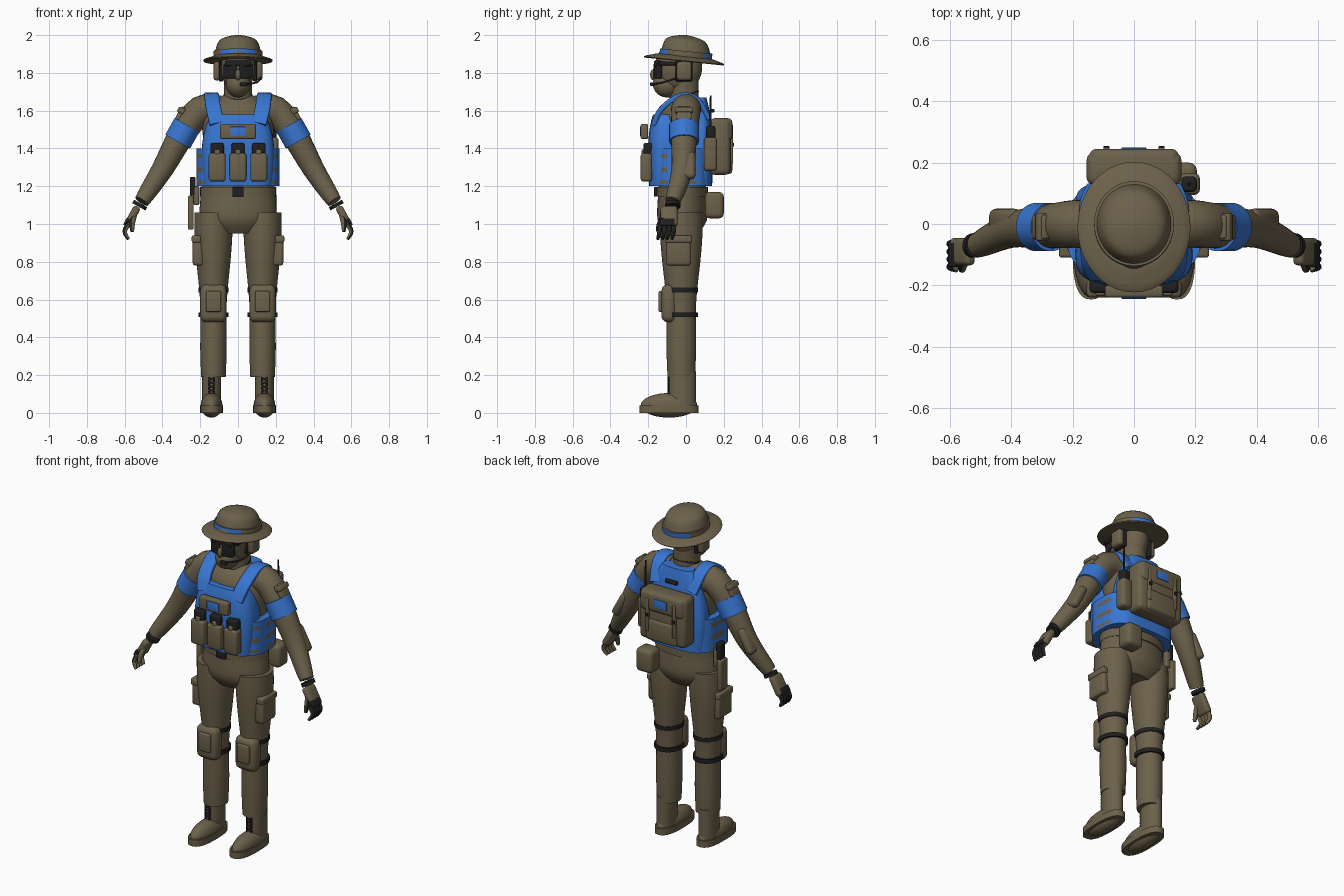
import bpy, bmesh, math
from mathutils import Vector, Matrix, Euler

if "Cube" in bpy.data.objects:
    bpy.data.objects.remove(bpy.data.objects["Cube"])

UP, ACROSS, FORWARD = Vector((0, 0, 1)), Vector((1, 0, 0)), Vector((0, 1, 0))
PLATE = .008
made = []


def material(name, red, green, blue_part):
    colour = (red, green, blue_part, 1)
    mat = bpy.data.materials.new(name)
    mat.use_nodes = True
    mat.diffuse_color = colour
    mat.node_tree.nodes["Principled BSDF"].inputs["Base Color"].default_value = colour
    return mat


khaki = material("khaki", .15, .12, .07)
blue = material("blue", .04, .18, .64)
black = material("black", .014, .014, .015)


def finish(name, bm, mat, pair=False, second=None, rule=None):
    """Make the object; faces that pass the rule take the second material."""
    bmesh.ops.recalc_face_normals(bm, faces=bm.faces)
    bm.normal_update()
    mesh = bpy.data.meshes.new(name)
    mesh.materials.append(mat)
    if second:
        mesh.materials.append(second)
        for face in bm.faces:
            face.material_index = int(rule(face.calc_center_median(), face.normal))
    bm.to_mesh(mesh)
    bm.free()
    thing = bpy.data.objects.new(name, mesh)
    bpy.context.collection.objects.link(thing)
    if pair:
        thing.modifiers.new("Mirror", 'MIRROR').use_mirror_merge = False
    made.append(thing)


def placed(at, size, turn):
    return Matrix.LocRotScale(Vector(at), Euler(turn), Vector(size))


def box(name, mat, at, size, turn=(0, 0, 0), rounding=.25, **options):
    bm = bmesh.new()
    bmesh.ops.create_cube(bm, size=1, matrix=placed(at, size, turn))
    bmesh.ops.bevel(bm, geom=bm.edges[:], offset=rounding * min(size), segments=3,
                    profile=.5, affect='EDGES')
    finish(name, bm, mat, **options)


def ball(name, mat, at, size, **options):
    bm = bmesh.new()
    bmesh.ops.create_uvsphere(bm, u_segments=32, v_segments=20, radius=.5,
                              matrix=placed(at, size, (0, 0, 0)))
    finish(name, bm, mat, **options)


def smooth(points, steps):
    """Catmull-Rom curve through points of any dimension."""
    points = [Vector(p) for p in points]
    padded = [points[0], *points, points[-1]]
    curve = []
    for a, b, c, d in zip(padded, padded[1:], padded[2:], padded[3:]):
        for step in range(steps):
            t = step / steps
            bend = 2 * a - 5 * b + 4 * c - d + t * (3 * (b - c) + d - a)
            curve.append(b + t / 2 * (c - a + t * bend))
    return curve + [points[-1]]


def loft(name, mat, frames, square, sides=40, **options):
    """Skin superellipse rings; a frame is centre, direction, side, half width, half depth."""
    bm, rings = bmesh.new(), []
    for centre, direction, side, width, depth in frames:
        v = direction.cross(side).normalized()
        u = v.cross(direction).normalized()
        ring = []
        for k in range(sides):
            angle = math.tau * k / sides
            c, s = (math.copysign(abs(w) ** (2 / square), w)
                    for w in (math.cos(angle), math.sin(angle)))
            ring.append(bm.verts.new(centre + u * width * c + v * depth * s))
        rings.append(ring)
    for low, high in zip(rings, rings[1:]):
        for k in range(sides):
            bm.faces.new((low[k], low[k - 1], high[k - 1], high[k]))
    bm.faces.new(rings[0])
    bm.faces.new(rings[-1])
    finish(name, bm, mat, **options)


def stack(name, mat, layers, ratio, x=0, y=0, axis=UP, square=2, steps=3, **options):
    """Upright form from (height, half width) layers; depth is width times ratio."""
    loft(name, mat, [(Vector((x, y, z)), axis, ACROSS, width, width * ratio)
                     for z, width in smooth(layers, steps)], square, **options)


def hoop(name, mat, at, width, ratio, height, axis=UP, **options):
    axis, options = axis.normalized(), {"square": 2, **options}
    loft(name, mat, [(Vector(at) + axis * height * end, axis, ACROSS, width, width * ratio)
                     for end in (-.5, .5)], **options)


def tube(name, mat, points, start, end, side=FORWARD, flat=1, square=2, **options):
    """Form along a path, narrowing from the start to the end radius."""
    path = smooth(points, 4)
    last = len(path) - 1
    frames = []
    for i, point in enumerate(path):
        direction = (path[min(i + 1, last)] - path[max(i - 1, 0)]).normalized()
        radius = start + (end - start) * (i / last) ** 2
        frames.append((point, direction, side, radius, radius * flat))
    loft(name, mat, frames, square, sides=24, **options)


# Trousers and belt
stack("hips", khaki, [(.95, .13), (1.02, .2), (1.12, .2), (1.23, .19)], .65, y=-.02)
stack("leg", khaki, [(.19, .065), (.34, .07), (.58, .07), (.8, .09), (.94, .1), (1.06, .1)],
      1.12, x=.13, y=-.025, pair=True)
hoop("belt", khaki, (0, -.02, 1.17), .2, .68, .05)
box("belt_buckle", black, at=(0, -.16, 1.17), size=(.06, .02, .05))
box("cargo_pocket", khaki, at=(.21, -.04, .86), size=(.06, .13, .16), pair=True)
box("cargo_flap", khaki, at=(.22, -.04, .92), size=(.05, .14, .04), pair=True)
box("hip_pouch", khaki, at=(.15, .15, 1.1), size=(.11, .1, .14))
box("holster", khaki, at=(-.25, .01, 1.06), size=(.03, .07, .18))
box("holster_hanger", khaki, at=(-.22, .01, 1.15), size=(.03, .05, .1))
box("pistol_grip", black, at=(-.24, .01, 1.2), size=(.03, .05, .1))

# Knee pads and their straps
box("knee_pad", khaki, at=(.13, -.09, .58), size=(.14, .08, .2), rounding=.4, pair=True)
box("knee_pad_cap", khaki, at=(.13, -.13, .59), size=(.08, .03, .11), pair=True)
for z in (.52, .65):
    hoop("knee_strap", black, (.13, -.025, z), .08, 1.1, .025, pair=True)

# Boots
hoop("boot_sole", khaki, (.14, -.09, .02), .06, 2.6, .04, square=2.6, pair=True)
ball("boot_foot", khaki, at=(.14, -.09, .04), size=(.115, .3, .13), pair=True)
stack("boot_shaft", khaki, [(.04, .05), (.22, .05)], 1.45, x=.14, y=-.02, pair=True)
for i in range(5):
    for lean in (-.4, .4):
        box("boot_lace", black, at=(.14, -.09, .1 + .02 * i), size=(.04, .015, PLATE),
            turn=(0, lean, 0), pair=True)

# Torso, neck and head
stack("torso", khaki, [(1.2, .17), (1.4, .18), (1.54, .19), (1.62, .16), (1.68, .08)],
      .7, y=-.01)
hoop("neck", khaki, (0, -.01, 1.7), .073, 1.05, .2)
hoop("throat_strap", black, (0, -.01, 1.68), .077, 1.05, .01, axis=Vector((0, -.3, 1)))
ball("head", khaki, at=(0, -.04, 1.83), size=(.18, .25, .28))
ball("jaw", khaki, at=(0, -.1, 1.74), size=(.13, .15, .14))
ball("nose", khaki, at=(0, -.17, 1.79), size=(.03, .04, .06))

# Glasses and headset
box("glasses_lens", black, at=(.04, -.15, 1.81), size=(.07, .03, .08),
    turn=(0, 0, .3), pair=True)
box("glasses_bar", black, at=(0, -.15, 1.85), size=(.14, .04, .03))
box("glasses_arm", black, at=(.09, -.08, 1.85), size=(.01, .13, .02), pair=True)
box("ear_cup", khaki, at=(.11, -.01, 1.81), size=(.04, .08, .1), rounding=.4, pair=True)
box("ear_cup_pad", black, at=(.09, -.01, 1.81), size=(.02, .09, .11), pair=True)
tube("microphone_boom", black, [(.12, -.03, 1.78), (.1, -.12, 1.75), (.03, -.18, 1.74)],
     .005, .005, side=UP)
box("microphone", black, at=(.03, -.18, 1.74), size=(.04, .02, .02))

# Boonie hat, tipped up at the front
tip = Vector((0, .1, 1)).normalized()
stack("hat_brim", khaki, [(1.86, .18), (1.87, .18), (1.89, .12)], 1.16, y=-.01, axis=tip)
stack("hat_crown", khaki, [(1.87, .13), (1.92, .12), (1.97, .1), (1.99, .06), (2, .01)],
      1.07, axis=tip)
hoop("hat_band", khaki, (0, 0, 1.9), .13, 1.07, .03, axis=tip, second=blue,
     rule=lambda c, n: abs(n.z) < .5 and abs(c.x) < .09)


# Vest: panels, waist wrap with webbing, shoulder straps
def webbing(c, n):
    row = int((c.z - 1.2) * 50) % 3 == 1
    return row and abs(c.x) > .17 and int((c.y + 1) * 20) % 3 > 0


stack("vest_front", blue, [(1.2, .18), (1.3, .19), (1.42, .19), (1.52, .17), (1.58, .14)],
      .53, y=-.1, square=3)
stack("vest_back", blue, [(1.2, .18), (1.4, .19), (1.58, .15), (1.67, .1)],
      .38, y=.07, square=3)
stack("waist_wrap", blue, [(1.2, .22), (1.4, .22)], .7, y=-.02, square=3, steps=10,
      sides=72, second=khaki, rule=webbing)
tube("shoulder_strap", blue, [(.11, -.17, 1.53), (.13, -.13, 1.61), (.14, -.03, 1.68),
                              (.14, .06, 1.66), (.12, .12, 1.56)],
     .04, .035, side=ACROSS, flat=.36, square=5, pair=True)

# Chest pouches
for x in (-.11, 0, .11):
    box("magazine_pouch", khaki, at=(x, -.21, 1.3), size=(.09, .06, .15))
    box("magazine", black, at=(x, -.2, 1.39), size=(.07, .05, .08))
    box("magazine_tab", khaki, at=(x, -.22, 1.37), size=(.03, .03, .05))
box("chest_pouch", khaki, at=(0, -.22, 1.49), size=(.19, .04, .08))
box("chest_patch", blue, at=(0, -.24, 1.49), size=(.08, PLATE, .05))

# Backpack and radio
box("backpack", khaki, at=(0, .18, 1.41), size=(.31, .11, .3))
box("backpack_flap", khaki, at=(0, .2, 1.5), size=(.29, .09, .12))
box("backpack_pocket", khaki, at=(0, .21, 1.33), size=(.21, .07, .13))
box("backpack_patch", blue, at=(0, .245, 1.5), size=(.08, PLATE, .05))
box("backpack_strap", khaki, at=(.09, .22, 1.42), size=(.02, .06, .2), pair=True)
box("backpack_clip", black, at=(.09, .25, 1.42), size=(.02, PLATE, .02), pair=True)
box("drag_handle", black, at=(0, .14, 1.6), size=(.08, .02, .02))
box("radio_pouch", khaki, at=(.18, .13, 1.37), size=(.07, .07, .18))
box("radio", black, at=(.18, .13, 1.48), size=(.05, .05, .08))
tube("radio_antenna", black, [(.18, .13, 1.5), (.18, .13, 1.68)], .006, .004)

# Sleeves with band, pocket and elbow pad
arm_turn = (0, -.5, 0)
arm_axis = Vector((-.5, 0, .9))
tube("sleeve", khaki, [(.1, 0, 1.6), (.2, 0, 1.6), (.3, -.01, 1.47), (.4, -.02, 1.29),
                       (.51, -.07, 1.12)], .08, .04, pair=True)
hoop("arm_band", blue, (.295, -.01, 1.48), .075, 1.05, .1, axis=arm_axis, pair=True)
box("sleeve_pocket", khaki, at=(.3, -.01, 1.58), size=(.04, .08, .08),
    turn=arm_turn, pair=True)
box("sleeve_pocket_flap", khaki, at=(.3, -.01, 1.6), size=(.04, .09, .03),
    turn=arm_turn, pair=True)
box("elbow_pad", khaki, at=(.42, .01, 1.31), size=(.05, .08, .16),
    turn=arm_turn, rounding=.45, pair=True)

# Wrist bands and gloves, dark on the back of the fingers
hoop("wrist_band", black, (.52, -.07, 1.1), .04, 1, .02, axis=arm_axis, pair=True)
box("glove", khaki, at=(.56, -.09, 1.04), size=(.04, .09, .12), turn=arm_turn,
    rounding=.4, pair=True)
box("knuckle_guard", black, at=(.59, -.1, 1.01), size=(.02, .08, .04), turn=arm_turn,
    pair=True)


def back_of_hand(c, n):
    return n.x > .1


for i in range(4):
    y = -.14 + .025 * i
    tube("finger", khaki, [(.58, y, 1), (.6, y, .96), (.58, y - .01, .92)], .013, .008,
         pair=True, second=black, rule=back_of_hand)
tube("thumb", khaki, [(.55, -.11, 1.05), (.56, -.14, 1), (.56, -.15, .96)], .016, .009,
     pair=True, second=black, rule=back_of_hand)

# Smooth shading with sharp edges kept
bpy.ops.object.select_all(action='DESELECT')
for thing in made:
    thing.select_set(True)
bpy.context.view_layer.objects.active = made[0]
bpy.ops.object.shade_smooth_by_angle(angle=math.radians(40))
